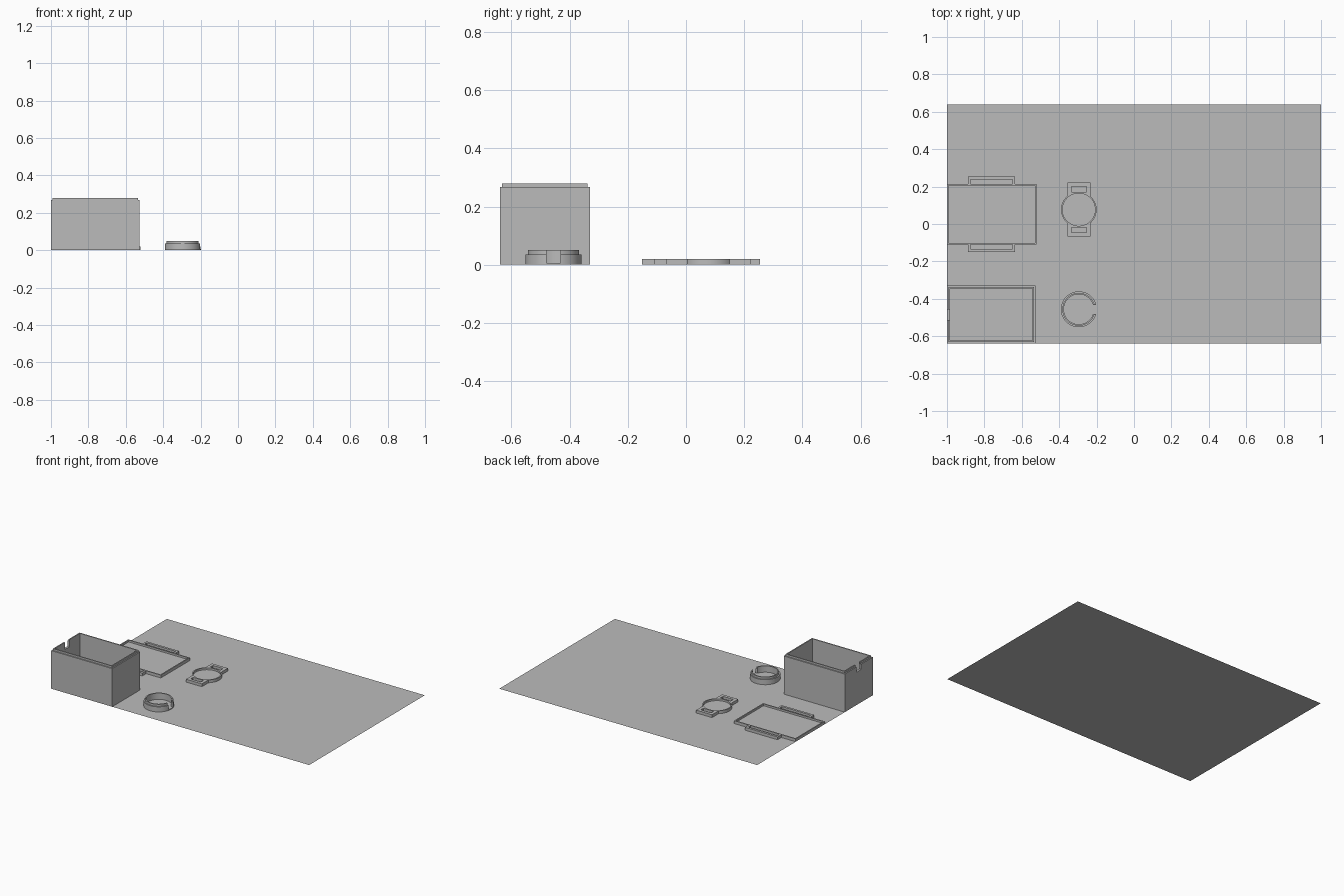
import bpy, bmesh
from math import sin, cos, asin, pi, radians

cube = bpy.data.objects.get("Cube")
if cube:
    bpy.data.objects.remove(cube, do_unlink=True)

grey = bpy.data.materials.new("plain grey")
grey.use_nodes = True
COLOUR = (0.5, 0.5, 0.5, 1)
grey.diffuse_color = COLOUR
grey.node_tree.nodes["Principled BSDF"].inputs["Base Color"].default_value = COLOUR


def finish(name, bm, smooth=False):
    bmesh.ops.recalc_face_normals(bm, faces=bm.faces)
    mesh = bpy.data.meshes.new(name)
    bm.to_mesh(mesh)
    bm.free()
    mesh.materials.append(grey)
    ob = bpy.data.objects.new(name, mesh)
    bpy.context.collection.objects.link(ob)
    if smooth:
        bpy.ops.object.select_all(action="DESELECT")
        ob.select_set(True)
        bpy.context.view_layer.objects.active = ob
        bpy.ops.object.shade_smooth_by_angle(angle=radians(30))
    return ob


def rectangle(x0, x1, y0, y1):
    return lambda d: [(x0 + d, y0 + d), (x1 - d, y0 + d), (x1 - d, y1 - d), (x0 + d, y1 - d)]


def circle(x, y, r, n=64):
    return lambda d: [(x + (r - d) * cos(2 * pi * i / n), y + (r - d) * sin(2 * pi * i / n))
                      for i in range(n)]


def loft(name, outline, profile, smooth=False):
    """Join inset copies of an outline, given as (inset, height), and cap both ends."""
    bm = bmesh.new()
    loops = [[bm.verts.new((x, y, z)) for x, y in outline(d)] for d, z in profile]
    for a, b in zip(loops, loops[1:]):
        for i in range(len(a)):
            j = (i + 1) % len(a)
            bm.faces.new((a[i], a[j], b[j], b[i]))
    bm.faces.new(loops[0])
    bm.faces.new(loops[-1])
    return finish(name, bm, smooth)


def cut(ob, name, x0, x1, y0, y1, z0, z1):
    cutter = loft(name, rectangle(x0, x1, y0, y1), [(0, z0), (0, z1)])
    cutter.hide_render = True
    cutter.hide_viewport = True
    cutter.display_type = "WIRE"
    mod = ob.modifiers.new("opening", "BOOLEAN")
    mod.operation = "DIFFERENCE"
    mod.solver = "EXACT"
    mod.object = cutter


def cup(step, top):
    # Wall, shoulder, raised lip, then down to the inner floor
    return [(0, 0), (0, step), (0.008, step), (0.008, top), (0.016, top), (0.016, 0.006)]


LID_TOP = 0.02
LID = [(0, 0), (0, LID_TOP), (0.008, LID_TOP), (0.008, 0.007)]

# Ground sheet
bm = bmesh.new()
bm.faces.new([bm.verts.new((x, y, 0)) for x, y in rectangle(-1, 1, -0.64, 0.64)(0)])
finish("base_sheet", bm)

# Rectangular case with a cable notch in its outer wall
case = loft("case_box", rectangle(-1, -0.527, -0.64, -0.33), cup(0.267, 0.28))
cut(case, "case_notch_cutter", -1.02, -0.97, -0.512, -0.458, 0.23, 0.32)

# Round case with a tall slot in its side
ring = loft("round_case", circle(-0.295, -0.456, 0.096), cup(0.036, 0.05), True)
cut(ring, "round_case_slot_cutter", -0.23, -0.18, -0.48, -0.432, 0.006, 0.08)

# Lids
loft("case_lid", rectangle(-1, -0.522, -0.109, 0.213), LID)
CX, CY, R = -0.295, 0.077, 0.095
loft("round_lid", circle(CX, CY, R), LID, True)

# Strap loops, one on each side of each lid
for side, s in (("back", 1), ("front", -1)):
    edge, mid = 0.161, 0.052
    ys = sorted((mid + s * (edge - 0.004), mid + s * 0.203))
    tab = loft(side + "_case_strap_loop", rectangle(-0.888, -0.636, *ys), [(0, 0), (0, LID_TOP)])
    ys = sorted((mid + s * edge, mid + s * 0.187))
    cut(tab, side + "_case_strap_cutter", -0.874, -0.65, *ys, -0.02, 0.05)

    # The round lid's loop follows the rim on its inner edge
    half, r = 0.0615, R - 0.002
    a = asin(half / r)
    arc = [(CX + r * sin(a * i / 8), CY + s * r * cos(a * i / 8)) for i in range(-8, 9)]
    far = CY + s * 0.144
    shape = arc + [(CX + half, far), (CX - half, far)]
    tab = loft(side + "_round_strap_loop", lambda d: shape, [(0, 0), (0, LID_TOP)])
    ys = sorted((CY + s * R, CY + s * 0.123))
    cut(tab, side + "_round_strap_cutter", CX - 0.04, CX + 0.04, *ys, -0.02, 0.05)
